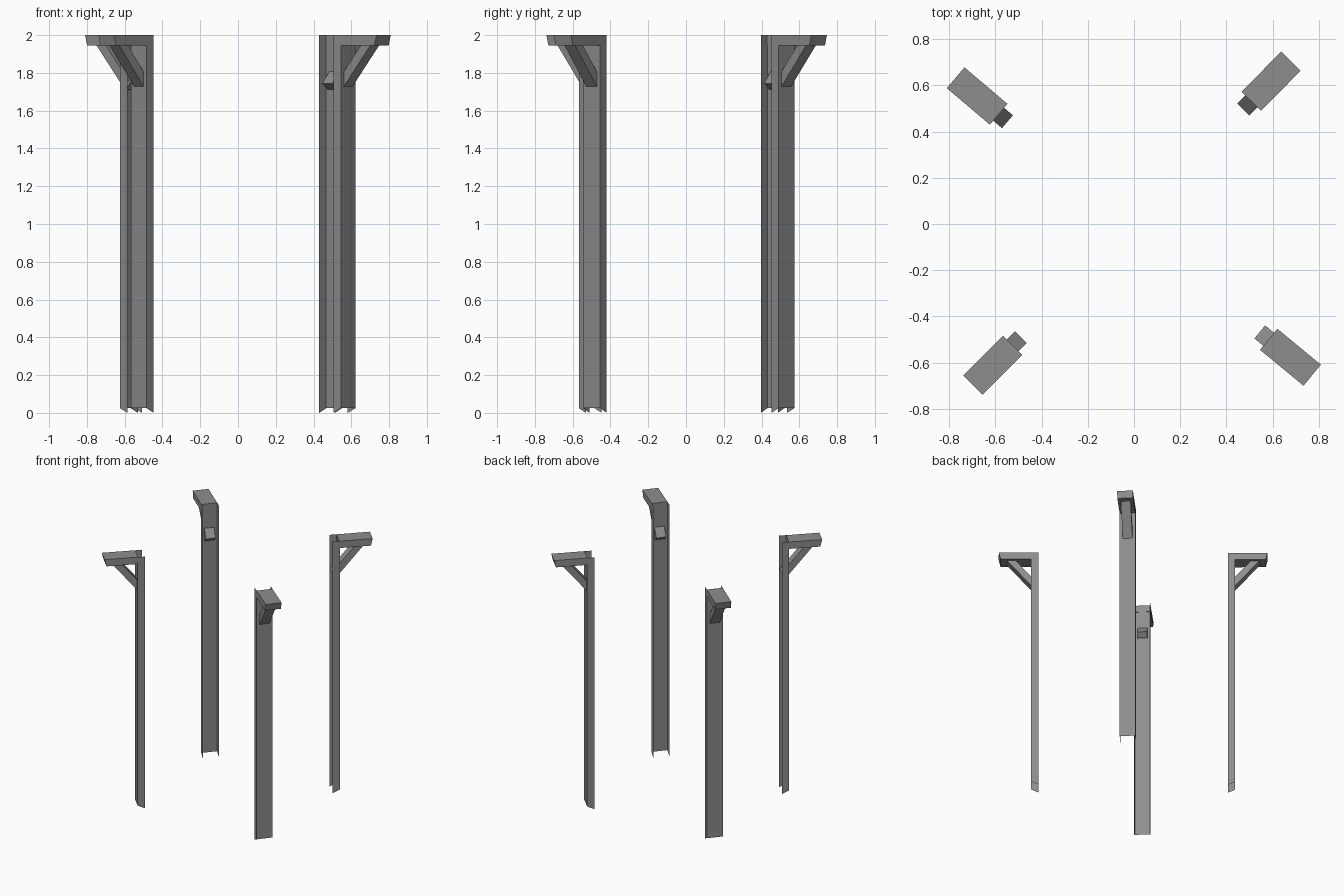
import bpy
import bmesh
import math
from mathutils import Matrix

cube = bpy.data.objects.get("Cube")
if cube:
    bpy.data.objects.remove(cube, do_unlink=True)

grey = bpy.data.materials.new("weathered_grey")
grey.use_nodes = True
colour = (0.27, 0.27, 0.27, 1)
grey.diffuse_color = colour
grey.node_tree.nodes["Principled BSDF"].inputs["Base Color"].default_value = colour

HEIGHT = 2.0
WIDTH = 0.118       # across the post and arm
FLANGE = 0.054      # depth of the channel
ARM_LENGTH = 0.242
ARM_BOTTOM = 1.945


def finish(name, bm, place):
    mesh = bpy.data.meshes.new(name)
    bm.to_mesh(mesh)
    bm.free()
    mesh.materials.append(grey)
    obj = bpy.data.objects.new(name, mesh)
    obj.matrix_world = place
    bpy.context.collection.objects.link(obj)


def side_extrusion(name, profile, width, place):
    """Solid from an (x, z) side profile, centred across y."""
    bm = bmesh.new()
    face = bm.faces.new([bm.verts.new((x, -width / 2, z)) for x, z in profile])
    extruded = bmesh.ops.extrude_face_region(bm, geom=[face])["geom"]
    verts = [v for v in extruded if isinstance(v, bmesh.types.BMVert)]
    bmesh.ops.translate(bm, verts=verts, vec=(0, width, 0))
    bmesh.ops.recalc_face_normals(bm, faces=bm.faces)
    finish(name, bm, place)


def channel_post(name, place):
    """Sheet channel open on its inner side, flange feet cut on a slant."""
    bm = bmesh.new()
    h = WIDTH / 2
    plan = [(-FLANGE, -h, 0), (0, -h, 0.025), (0, h, 0.025), (-FLANGE, h, 0)]
    low = [bm.verts.new(p) for p in plan]
    high = [bm.verts.new((x, y, HEIGHT)) for x, y, z in plan]
    for i in range(3):
        bm.faces.new((low[i], low[i + 1], high[i + 1], high[i]))
    finish(name, bm, place)


# Arm with a slightly undercut outer end
arm_profile = [(-0.002, ARM_BOTTOM), (ARM_LENGTH - 0.014, ARM_BOTTOM),
               (ARM_LENGTH, HEIGHT), (-0.002, HEIGHT)]

# Diagonal brace, passing through the post into the channel
slope = math.radians(50)
thick = 0.05
start = (-0.052, 1.745)
under = (start[0] + thick * math.sin(slope), start[1] - thick * math.cos(slope))


def up_to_arm(point):
    top = ARM_BOTTOM + 0.01
    return (point[0] + (top - point[1]) / math.tan(slope), top)


brace_profile = [start, under, up_to_arm(under), up_to_arm(start)]

# Position and outward heading of each post
posts = {
    "front_left": (0.584, -0.50, -39.5),
    "back_left": (0.509, 0.532, 45.5),
    "back_right": (-0.587, 0.476, 139.7),
    "front_right": (-0.526, -0.526, 225),
}
for name, (x, y, heading) in posts.items():
    place = Matrix.Translation((x, y, 0)) @ Matrix.Rotation(math.radians(heading), 4, "Z")
    channel_post(name + "_post", place)
    side_extrusion(name + "_arm", arm_profile, WIDTH, place)
    side_extrusion(name + "_brace", brace_profile, 0.073, place)
